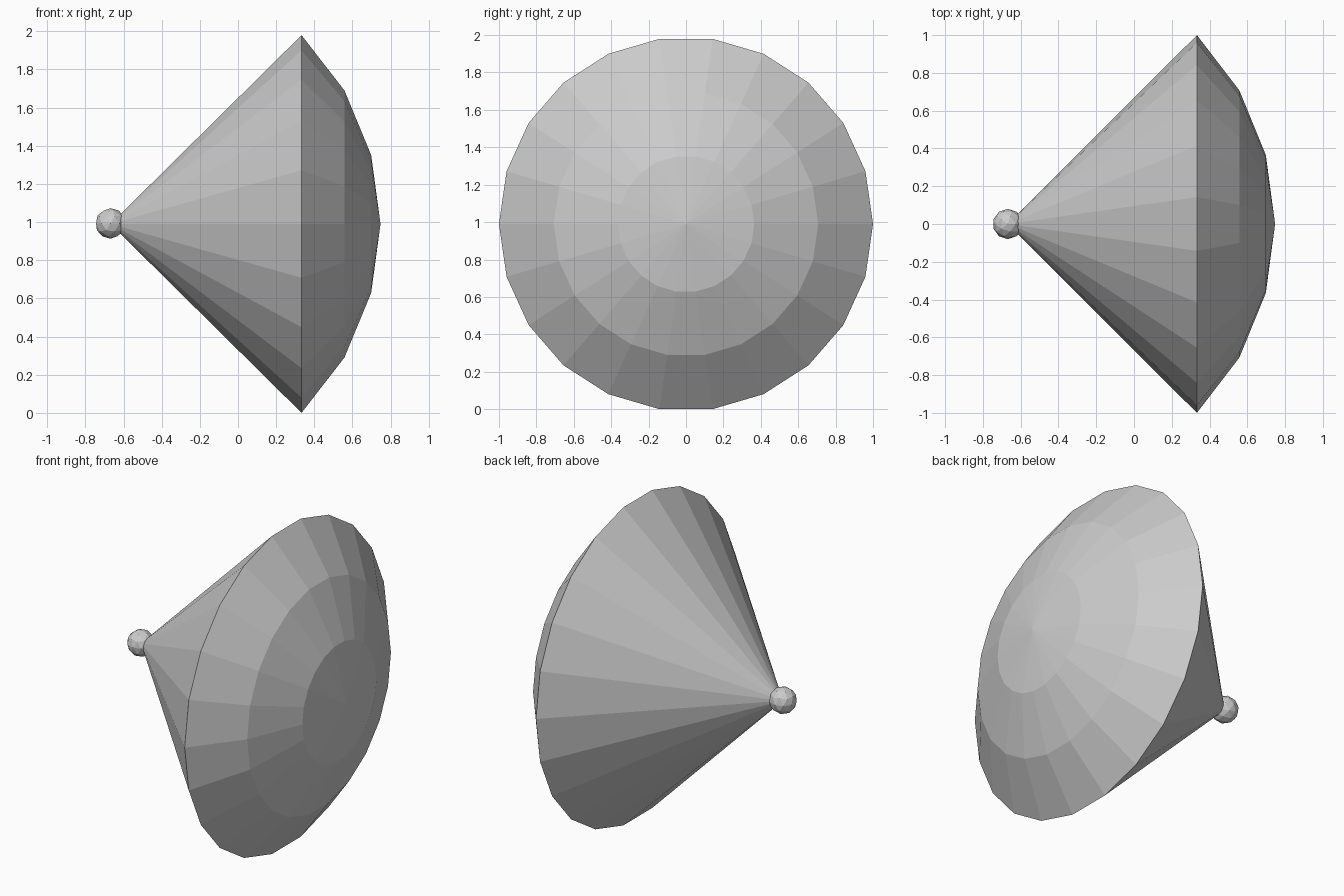
import bpy, bmesh, math

if "Cube" in bpy.data.objects:
    bpy.data.objects.remove(bpy.data.objects["Cube"])

SIDES = 22
CENTRE_Z = 0.99
BALL_X, BALL_R = -0.668, 0.08


def lathe_x(name, profile):
    """Spin (x, radius) points about the horizontal x axis; radius 0 makes a pole."""
    bm = bmesh.new()
    rings = []
    for x, r in profile:
        count = SIDES if r > 0 else 1
        rings.append([bm.verts.new((x, r * math.cos(2 * math.pi * i / SIDES),
                                    CENTRE_Z + r * math.sin(2 * math.pi * i / SIDES)))
                      for i in range(count)])
    for a, b in zip(rings, rings[1:]):
        for i in range(SIDES):
            j = (i + 1) % SIDES
            corners = [a[i % len(a)], a[j % len(a)], b[j % len(b)], b[i % len(b)]]
            bm.faces.new(list(dict.fromkeys(corners)))
    bmesh.ops.recalc_face_normals(bm, faces=bm.faces)
    mesh = bpy.data.meshes.new(name)
    bm.to_mesh(mesh)
    bm.free()
    obj = bpy.data.objects.new(name, mesh)
    bpy.context.collection.objects.link(obj)
    return obj


# Cone with a shallow domed cap
lathe_x("domed_cone", [(BALL_X, 0), (0.333, 1.0), (0.558, 0.707), (0.698, 0.365), (0.747, 0)])

# Small faceted ball at the tip
bpy.ops.mesh.primitive_ico_sphere_add(subdivisions=2, radius=BALL_R,
                                      location=(BALL_X, 0, CENTRE_Z + 0.003))
bpy.context.object.name = "tip_ball"
